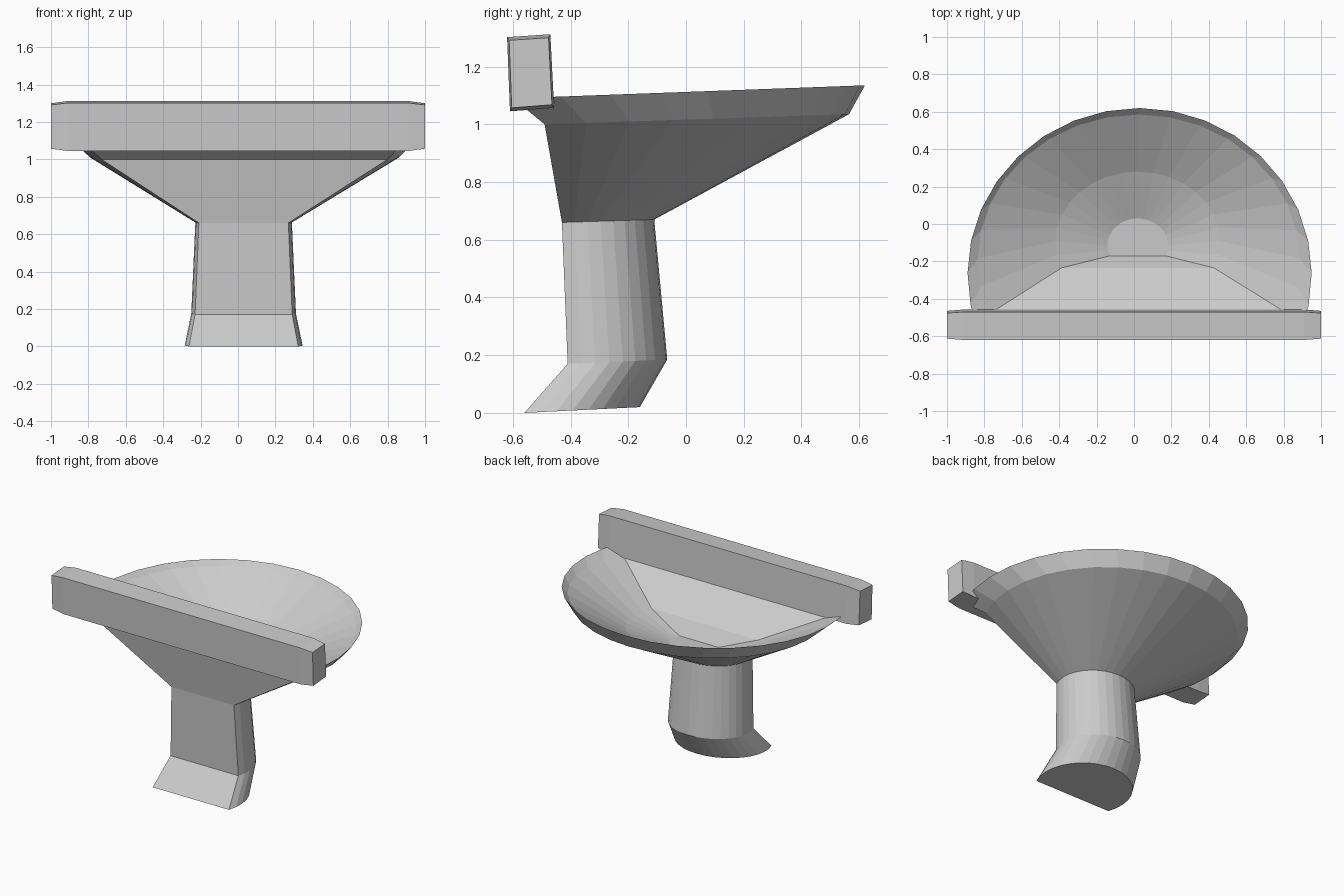
import bpy, bmesh, math

if "Cube" in bpy.data.objects:
    bpy.data.objects.remove(bpy.data.objects["Cube"])

SEGS = 20
A0 = math.radians(-22)          # arc starts slightly past the half circle
S0 = math.sin(A0)


def d_ring(cx, hw, front, back, z_front, z_back):
    """D-shaped section: flat at the front, round at the back, slightly tilted."""
    ry = (back - front) / (1 - S0)
    yc = back - ry
    pts = []
    for i in range(SEGS + 1):
        a = A0 + (math.pi - 2 * A0) * i / SEGS
        y = yc + ry * math.sin(a)
        t = (y - front) / (back - front)
        pts.append((cx + hw * math.cos(a), y, z_front + t * (z_back - z_front)))
    return pts


def loft(name, sections):
    """Skin a stack of matching sections and cap both ends."""
    bm = bmesh.new()
    rings = [[bm.verts.new(p) for p in s] for s in sections]
    n = len(rings[0])
    for r, q in zip(rings, rings[1:]):
        for i in range(n):
            j = (i + 1) % n
            bm.faces.new((r[i], r[j], q[j], q[i]))
    bm.faces.new(rings[0][::-1])
    bm.faces.new(rings[-1])
    bmesh.ops.recalc_face_normals(bm, faces=bm.faces)
    mesh = bpy.data.meshes.new(name)
    bm.to_mesh(mesh)
    bm.free()
    obj = bpy.data.objects.new(name, mesh)
    bpy.context.collection.objects.link(obj)
    return obj


# Pedestal and bowl: up the outside, over the rim, down the inside to the floor
loft("pedestal_bowl", [d_ring(*s) for s in (
    (0.03, 0.315, -0.56, -0.16, 0.00, 0.02),
    (0.03, 0.28, -0.41, -0.065, 0.17, 0.185),
    (0.03, 0.258, -0.43, -0.11, 0.66, 0.67),
    (0.035, 0.825, -0.49, 0.565, 1.00, 1.035),
    (0.03, 0.92, -0.60, 0.62, 1.09, 1.135),
    (0.025, 0.86, -0.48, 0.585, 1.065, 1.10),
    (0.02, 0.44, -0.235, 0.28, 0.89, 0.91),
    (0.02, 0.162, -0.17, 0.03, 0.795, 0.80),
)])


# Front bar: slightly leaning box section with tapered ends
def bar_section(x, inset):
    corners = ((-0.61, 1.045), (-0.457, 1.057), (-0.47, 1.312), (-0.62, 1.302))
    k = 1 - inset
    return [(x, -0.54 + (y + 0.54) * k, 1.179 + (z - 1.179) * k) for y, z in corners]


loft("front_bar", [bar_section(x, i) for x, i in
                   ((-1, 0.09), (-0.91, 0), (0.91, 0), (1, 0.09))])
